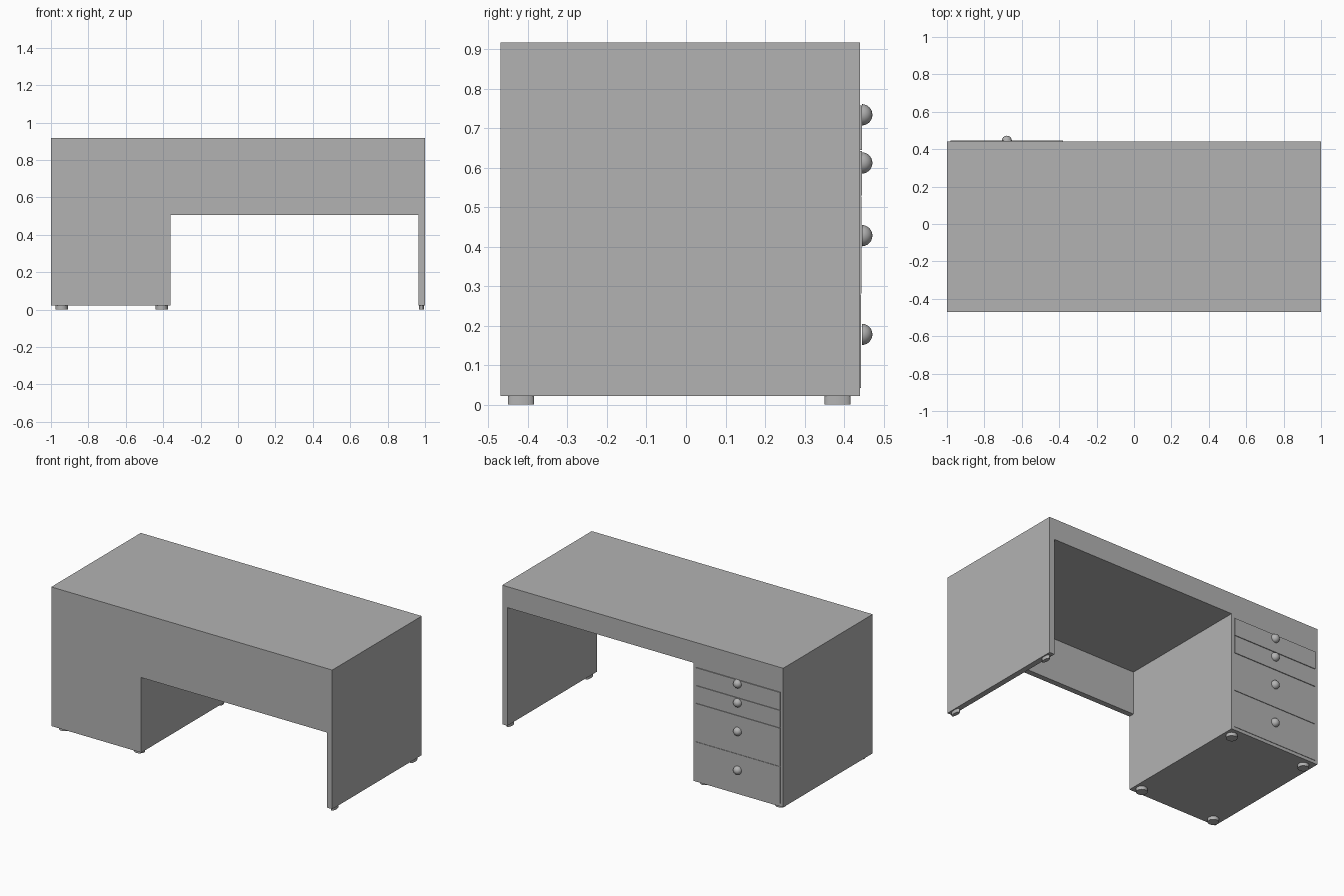
import bpy
import bmesh
import math
from mathutils import Matrix, Vector

cube = bpy.data.objects.get("Cube")
if cube:
    bpy.data.objects.remove(cube, do_unlink=True)

grey = bpy.data.materials.new("desk grey")
grey.use_nodes = True
colour = (0.45, 0.45, 0.45, 1)
grey.diffuse_color = colour
grey.node_tree.nodes["Principled BSDF"].inputs["Base Color"].default_value = colour


def finish(name, bm, smooth=False):
    mesh = bpy.data.meshes.new(name)
    bmesh.ops.recalc_face_normals(bm, faces=bm.faces)
    bm.to_mesh(mesh)
    bm.free()
    mesh.materials.append(grey)
    obj = bpy.data.objects.new(name, mesh)
    bpy.context.collection.objects.link(obj)
    if smooth:
        bpy.ops.object.select_all(action="DESELECT")
        obj.select_set(True)
        bpy.context.view_layer.objects.active = obj
        bpy.ops.object.shade_smooth_by_angle(angle=math.radians(40))
    return obj


def box(name, low, high):
    low, high = Vector(low), Vector(high)
    bm = bmesh.new()
    place = Matrix.Translation((low + high) / 2) @ Matrix.Diagonal((*(high - low), 1))
    bmesh.ops.create_cube(bm, size=1, matrix=place)
    return finish(name, bm)


FRONT, BACK, TOP, BASE = -0.47, 0.44, 0.917, 0.022
UNDERSIDE, INNER = 0.782, -0.36
PANEL = 0.036

# Desk body outline seen from the back: thick top, side panel and pedestal
outline = [(-1, BASE), (INNER, BASE), (INNER, UNDERSIDE), (1 - PANEL, UNDERSIDE),
           (1 - PANEL, BASE), (1, BASE), (1, TOP), (-1, TOP)]
bm = bmesh.new()
face = bm.faces.new([bm.verts.new((x, FRONT, z)) for x, z in outline])
extruded = bmesh.ops.extrude_face_region(bm, geom=[face])["geom"]
bmesh.ops.translate(bm, vec=(0, BACK - FRONT, 0),
                    verts=[v for v in extruded if isinstance(v, bmesh.types.BMVert)])
finish("desk_body", bm)

# Modesty panel across the front of the knee space
box("modesty_panel", (INNER, FRONT, 0.505), (1 - PANEL, FRONT + PANEL, UNDERSIDE))

# Drawer fronts with half-round knobs: bottom, top, knob height, thickness
drawers = [(0.645, 0.758, 0.734, 0.006), (0.53, 0.642, 0.612, 0.005),
           (0.282, 0.527, 0.428, 0.004), (0.042, 0.279, 0.178, 0.003)]
for i, (bottom, top, knob, thick) in enumerate(drawers, 1):
    box(f"drawer_front_{i}", (-0.98, BACK, bottom), (-0.38, BACK + thick, top))
    bm = bmesh.new()
    bmesh.ops.create_uvsphere(bm, u_segments=24, v_segments=12, radius=0.027)
    bmesh.ops.bisect_plane(bm, geom=bm.verts[:] + bm.edges[:] + bm.faces[:],
                           plane_co=(0, 0, 0), plane_no=(0, 1, 0), clear_inner=True)
    bmesh.ops.holes_fill(bm, edges=[e for e in bm.edges if e.is_boundary])
    bmesh.ops.translate(bm, vec=(-0.68, BACK + 0.005, knob), verts=bm.verts)
    finish(f"drawer_knob_{i}", bm, True)

# Low round feet, narrowed under the side panel
for label, x, width in (("outer", -0.943, 1), ("inner", -0.408, 1), ("side_panel", 0.981, 0.38)):
    for end, y in (("front", -0.418), ("back", 0.384)):
        bm = bmesh.new()
        bmesh.ops.create_cone(bm, cap_ends=True, segments=24, radius1=0.033, radius2=0.033,
                              depth=BASE, matrix=Matrix.Translation((x, y, BASE / 2))
                              @ Matrix.Diagonal((width, 1, 1, 1)))
        finish(f"{label}_{end}_foot", bm, True)
